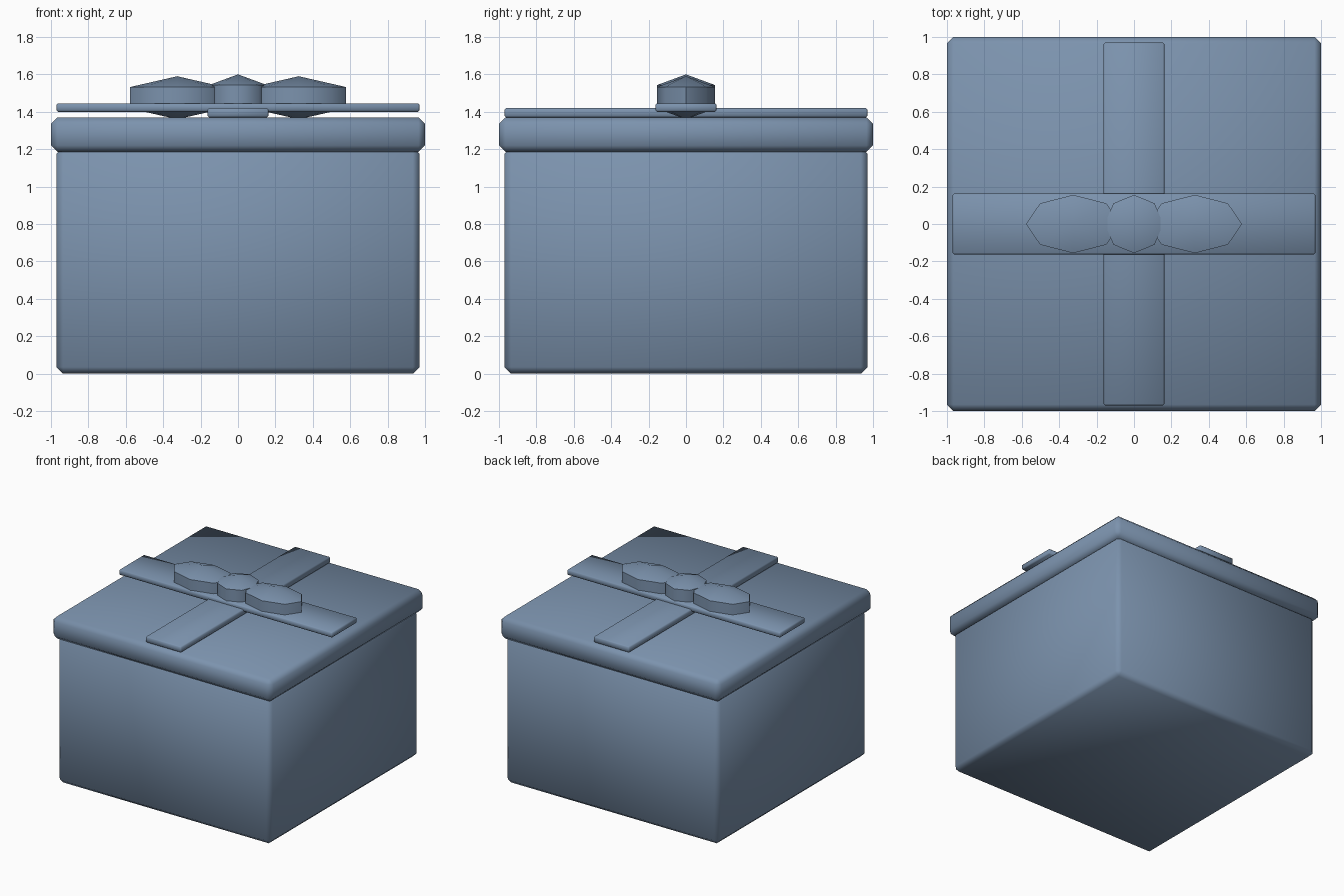
import bpy
import math

cube = bpy.data.objects.get("Cube")
if cube:
    bpy.data.objects.remove(cube, do_unlink=True)

# One slate blue for the whole box
BLUE = (0.2, 0.29, 0.42, 1.0)
paint = bpy.data.materials.new("slate_blue")
paint.use_nodes = True
paint.diffuse_color = BLUE
paint.node_tree.nodes["Principled BSDF"].inputs["Base Color"].default_value = BLUE


def finish(obj, name):
    obj.name = name
    obj.data.materials.append(paint)
    bpy.ops.object.shade_smooth_by_angle(angle=math.radians(60))


def block(name, width, depth, bottom, top, bevel):
    """Chamfered box, centred over the origin."""
    bpy.ops.mesh.primitive_cube_add(size=1, location=(0, 0, (bottom + top) / 2))
    obj = bpy.context.object
    obj.scale = (width, depth, top - bottom)
    bpy.ops.object.transform_apply(location=False, rotation=False, scale=True)
    chamfer = obj.modifiers.new("chamfer", 'BEVEL')
    chamfer.width = bevel
    chamfer.segments = 1
    bpy.ops.object.modifier_apply(modifier=chamfer.name)
    finish(obj, name)


def puff(name, x, z, radii):
    """Faceted eight-sided puff of the bow."""
    bpy.ops.mesh.primitive_uv_sphere_add(segments=8, ring_count=3, radius=1,
                                         location=(x, 0, z))
    obj = bpy.context.object
    obj.scale = radii
    bpy.ops.object.transform_apply(location=False, rotation=False, scale=True)
    finish(obj, name)


# Box and lid
block("box_body", 1.94, 1.94, 0, 1.21, 0.035)
block("box_lid", 2, 2, 1.185, 1.37, 0.035)

# Crossed ribbons, the sideways one on top
block("ribbon_lengthwise", 0.325, 1.94, 1.37, 1.42, 0.008)
block("ribbon_sideways", 1.94, 0.325, 1.4, 1.445, 0.008)

# Bow
for side, x in (("left", 0.325), ("right", -0.325)):
    puff("bow_loop_" + side, x, 1.475, (0.29, 0.18, 0.115))
puff("bow_knot", 0, 1.485, (0.18, 0.18, 0.115))
